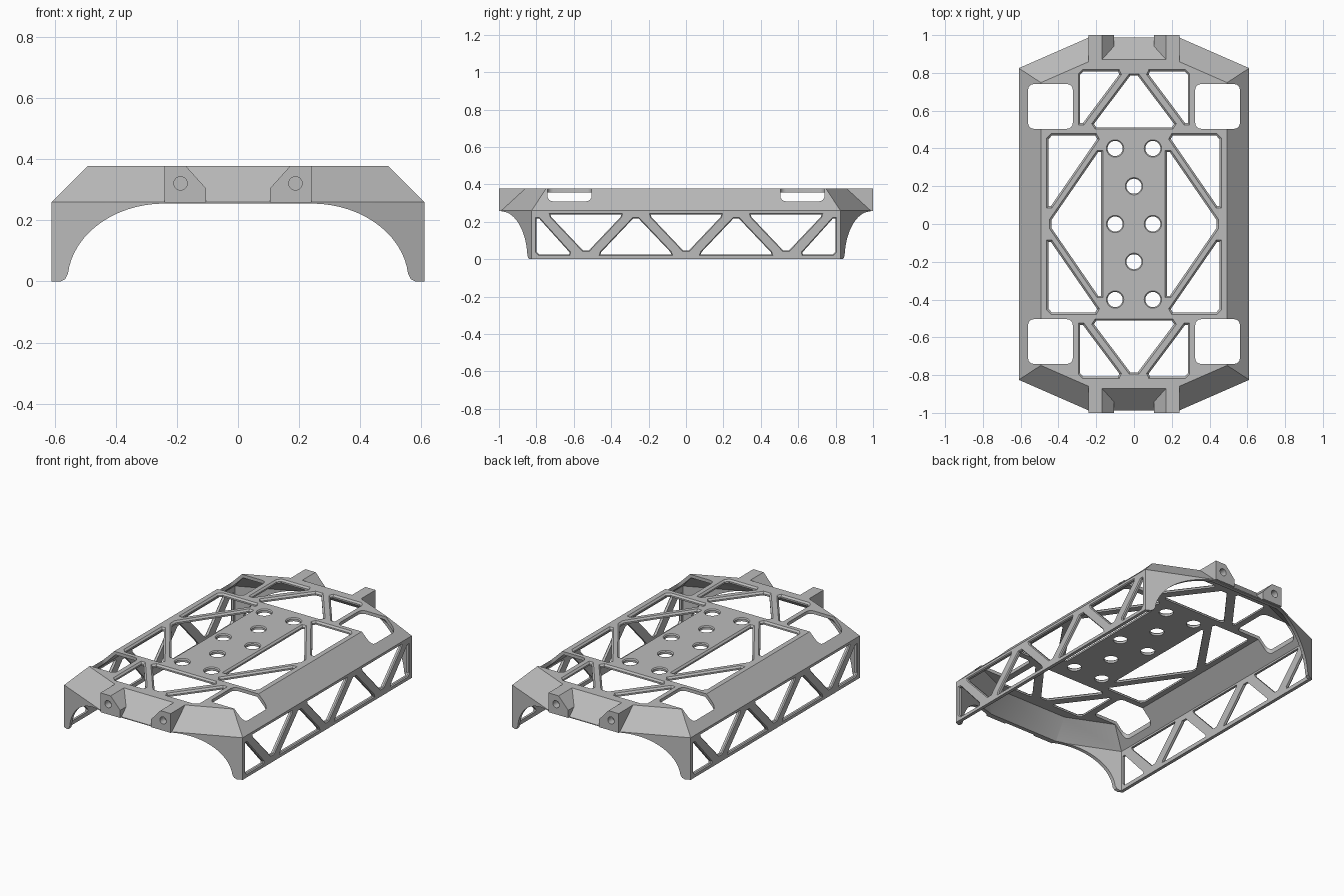
import bpy, bmesh
from math import cos, sin, pi, radians

if "Cube" in bpy.data.objects:
    bpy.data.objects.remove(bpy.data.objects["Cube"])

WALL, TOP, KINK = 0.02, 0.377, 0.26
FLARE = 0.01

grey = bpy.data.materials.new("plain grey")
grey.use_nodes = True
grey.diffuse_color = (0.5, 0.5, 0.5, 1)
grey.node_tree.nodes["Principled BSDF"].inputs["Base Color"].default_value = (0.5, 0.5, 0.5, 1)


def offset(poly, d):
    """Grow a convex outline by d (shrink when negative)."""
    n = len(poly)
    area = sum(poly[i - 1][0] * poly[i][1] - poly[i][0] * poly[i - 1][1] for i in range(n))
    if area < 0:
        poly = poly[::-1]
    normals = []
    for i in range(n):
        (ax, ay), (bx, by) = poly[i], poly[(i + 1) % n]
        length = ((bx - ax) ** 2 + (by - ay) ** 2) ** 0.5
        normals.append(((by - ay) / length, (ax - bx) / length))
    out = []
    for i, (x, y) in enumerate(poly):
        (ax, ay), (bx, by) = normals[i - 1], normals[i]
        k = d / (1 + ax * bx + ay * by)
        out.append((x + (ax + bx) * k, y + (ay + by) * k))
    return out


def loft(bm, rings):
    """Closed solid through rings of 3D points."""
    loops = [[bm.verts.new(p) for p in ring] for ring in rings]
    faces = [bm.faces.new(loops[0]), bm.faces.new(loops[-1])]
    n = len(loops[0])
    for a, b in zip(loops, loops[1:]):
        for i in range(n):
            j = (i + 1) % n
            faces.append(bm.faces.new((a[i], a[j], b[j], b[i])))
    bmesh.ops.recalc_face_normals(bm, faces=faces)


def to_object(bm, name):
    mesh = bpy.data.meshes.new(name)
    bm.to_mesh(mesh)
    bm.free()
    obj = bpy.data.objects.new(name, mesh)
    bpy.context.collection.objects.link(obj)
    return obj


def boolean(target, bm, operation):
    tool = to_object(bm, "cutter")
    tool.hide_render = True
    mod = target.modifiers.new("bool", 'BOOLEAN')
    mod.operation, mod.solver, mod.object = operation, 'EXACT', tool
    bpy.context.view_layer.objects.active = target
    bpy.ops.object.modifier_apply(modifier=mod.name)
    bpy.data.objects.remove(tool)


def flat(poly, z):
    return [(x, y, z) for x, y in poly]


def upright(poly, y):
    return [(x, y, z) for x, z in poly]


def circle(cx, cy, r, n=24):
    return [(cx + r * cos(2 * pi * i / n), cy + r * sin(2 * pi * i / n)) for i in range(n)]


def mirrored(poly, sx, sy):
    return [(x * sx, y * sy) for x, y in poly]


BOTH = (1, -1)
CORNERS = [(sx, sy) for sx in BOTH for sy in BOTH]

# Outer hull: octagonal plan with sloped shoulders
plan = [(0.61, -0.825), (0.61, 0.825), (0.24, 0.987), (-0.24, 0.987),
        (-0.61, 0.825), (-0.61, -0.825), (-0.24, -0.987), (0.24, -0.987)]
rise = TOP - KINK
bm = bmesh.new()
loft(bm, [flat(offset(plan, 0), 0), flat(offset(plan, 0), KINK), flat(offset(plan, -rise), TOP)])
shell = to_object(bm, "chassis_shell")

# Mounting lugs at both ends
lug = [(0.24, 0.258), (0.24, TOP), (0.17, TOP), (0.105, 0.305), (0.105, 0.258)]
bm = bmesh.new()
for sx, sy in CORNERS:
    side = mirrored(lug, sx, 1)
    loft(bm, [upright(side, sy * 0.86), upright(side, sy)])
boolean(shell, bm, 'UNION')

# Hollow interior
low = KINK - WALL * 0.414
bm = bmesh.new()
loft(bm, [flat(offset(plan, -WALL), -0.1), flat(offset(plan, -WALL), low),
          flat(offset(plan, -WALL - (TOP - WALL - low)), TOP - WALL)])
boolean(shell, bm, 'DIFFERENCE')

# Wide end arches with small rounded feet
half = [(0.58, -0.1), (0.58, 0), (0.565, 0.008)]
for i in range(1, 17):
    a = radians(90 * i / 16)
    half.append((0.24 + 0.318 * cos(a), 0.255 * sin(a)))
arch = half + [(-x, z) for x, z in reversed(half)]
bm = bmesh.new()
loft(bm, [upright(arch, -1.2), upright(arch, 1.2)])
boolean(shell, bm, 'DIFFERENCE')

# Openings in the deck, with chamfered upper rims
bm = bmesh.new()


def deck_window(poly, flare=FLARE):
    hole, rim = offset(poly, 0), offset(poly, flare * 2)
    loft(bm, [flat(hole, TOP - 0.06), flat(hole, TOP - flare), flat(rim, TOP + flare)])


corner_tri = [(0.452, 0.45), (0.435, 0.468), (0.205, 0.468), (0.195, 0.45), (0.44, 0.095), (0.452, 0.095)]
end_tri = [(0.285, 0.79), (0.267, 0.808), (0.085, 0.808), (0.078, 0.792), (0.27, 0.535), (0.285, 0.535)]
middle_tri = [(0.175, 0.38), (0.19, 0.38), (0.438, 0.02), (0.438, -0.02), (0.19, -0.38), (0.175, -0.38)]
apex_tri = [(0.2, 0.512), (0.212, 0.53), (0.02, 0.785), (-0.02, 0.785), (-0.212, 0.53), (-0.2, 0.512)]
for sx, sy in CORNERS:
    deck_window(mirrored(corner_tri, sx, sy))
    deck_window(mirrored(end_tri, sx, sy))
for s in BOTH:
    deck_window(mirrored(middle_tri, s, 1))
    deck_window(mirrored(apex_tri, 1, s))

# Round holes along the spine
for x, y in [(0.1, 0.4), (0.1, 0), (0.1, -0.4), (-0.1, 0.4), (-0.1, 0), (-0.1, -0.4), (0, 0.2), (0, -0.2)]:
    deck_window(circle(x, y, 0.04), 0.006)

# Rounded square pockets at the four shoulders
pocket = []
for k, (cx, cy) in enumerate([(0.53, 0.71), (0.355, 0.71), (0.355, 0.535), (0.53, 0.535)]):
    for i in range(5):
        a = radians(90 * k + 22.5 * i)
        pocket.append((cx + 0.031 * cos(a), cy + 0.031 * sin(a)))
for sx, sy in CORNERS:
    p = mirrored(pocket, sx, sy)
    loft(bm, [flat(p, 0.27), flat(p, 0.45)])

# Truss openings in the side walls
hanging = [(-0.19, 0.24), (0.19, 0.24), (0.185, 0.225), (0.015, 0.046), (-0.015, 0.046), (-0.185, 0.225)]
standing = [(-0.19, 0.024), (0.19, 0.024), (0.185, 0.038), (0.015, 0.217), (-0.015, 0.217), (-0.185, 0.038)]
end_half = [(0.8, 0.04), (0.785, 0.024), (0.625, 0.024), (0.622, 0.036), (0.785, 0.217), (0.8, 0.217)]
trusses = [[(y + c, z) for y, z in hanging] for c in (-0.535, 0, 0.535)]
trusses += [[(y + c, z) for y, z in standing] for c in (-0.268, 0.268)]
trusses += [mirrored(end_half, s, 1) for s in BOTH]
for s in BOTH:
    for poly in trusses:
        rings = []
        for x, grow in ((0.57, 0), (0.604, 0), (0.616, 0.01)):
            rings.append([(s * x, y, z) for y, z in offset(poly, grow)])
        loft(bm, rings)

# Blind bolt holes in the lugs
for sx, sy in CORNERS:
    bolt = circle(sx * 0.188, 0.321, 0.022)
    loft(bm, [upright(bolt, sy * 0.955), upright(bolt, sy * 1.05)])
boolean(shell, bm, 'DIFFERENCE')

# Finish
shell.data.materials.clear()
shell.data.materials.append(grey)
bpy.ops.object.select_all(action='DESELECT')
shell.select_set(True)
bpy.context.view_layer.objects.active = shell
bpy.ops.object.shade_smooth_by_angle(angle=radians(25))
